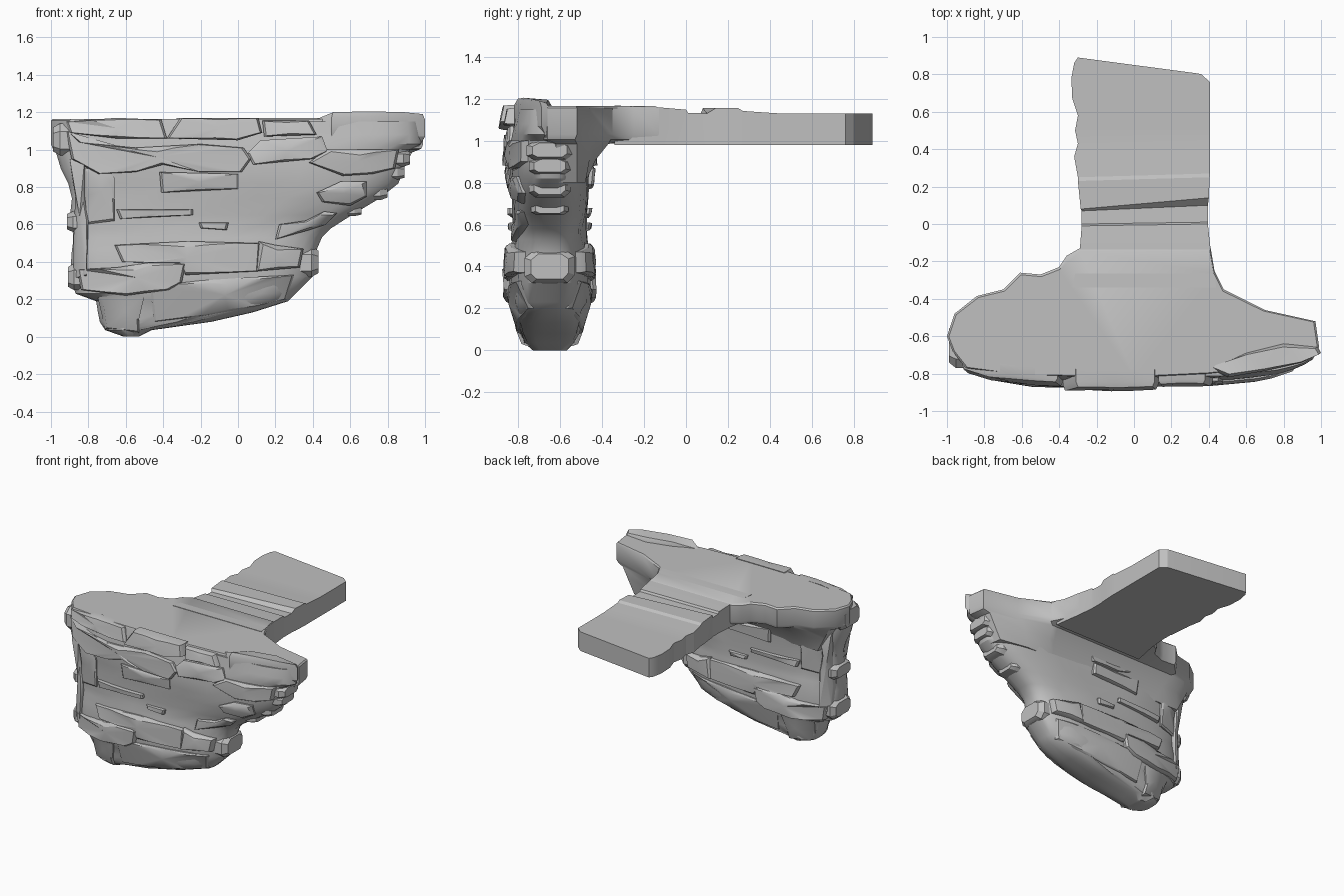
import bpy, bmesh, math, random
from mathutils import Vector
random.seed(4)

stone = bpy.data.materials.new("grey stone")
stone.diffuse_color = (0.53, 0.53, 0.53, 1)
YC = -0.65      # middle plane of the cliff
P = 2.9         # roundness of its cross-section


def finish(name, bm, angle=32):
    bmesh.ops.recalc_face_normals(bm, faces=bm.faces)
    me = bpy.data.meshes.new(name)
    bm.to_mesh(me)
    bm.free()
    me.materials.append(stone)
    me.shade_smooth()
    me.set_sharp_from_angle(angle=math.radians(angle))
    ob = bpy.data.objects.new(name, me)
    bpy.context.collection.objects.link(ob)
    return ob


def loft(name, rings, angle=32, tip=None):
    bm = bmesh.new()
    vs = [[bm.verts.new(p) for p in r] for r in rings]
    n = len(vs[0])
    for a, b in zip(vs, vs[1:]):
        for i in range(n):
            j = (i + 1) % n
            bm.faces.new((a[i], a[j], b[j], b[i]))
    bmesh.ops.triangulate(bm, faces=[bm.faces.new(vs[0])])
    if tip:
        t = bm.verts.new(tip)
        for i in range(n):
            bm.faces.new((vs[-1][i], vs[-1][(i + 1) % n], t))
    else:
        bmesh.ops.triangulate(bm, faces=[bm.faces.new(vs[-1])])
    return finish(name, bm, angle)


# Cliff levels: height, left x, right x, half depth
LEVELS = [
    (0.00, -0.61, -0.53, 0.08), (0.035, -0.71, -0.46, 0.12),
    (0.08, -0.74, -0.14, 0.14), (0.13, -0.75, 0.08, 0.155),
    (0.19, -0.76, 0.27, 0.168), (0.23, -0.87, 0.31, 0.185),
    (0.32, -0.90, 0.40, 0.190), (0.46, -0.89, 0.42, 0.188),
    (0.53, -0.88, 0.45, 0.175), (0.58, -0.89, 0.50, 0.172),
    (0.65, -0.90, 0.61, 0.176), (0.74, -0.89, 0.76, 0.182),
    (0.82, -0.91, 0.86, 0.190), (0.90, -0.95, 0.89, 0.198),
    (1.00, -0.98, 0.92, 0.192), (1.03, -0.99, 0.98, 0.188),
    (1.08, -0.99, 0.98, 0.183), (1.15, -0.96, 0.97, 0.168),
]


def level(z):
    for a, b in zip(LEVELS, LEVELS[1:]):
        if z <= b[0]:
            t = max(0, (z - a[0]) / (b[0] - a[0]))
            return [a[k] + t * (b[k] - a[k]) for k in (1, 2, 3)]
    return LEVELS[-1][1:]


def depth(x, z):
    l, r, h = level(z)
    u = min(0.985, abs((x - (l + r) / 2) / ((r - l) / 2)))
    return h * (1 - u ** P) ** (1 / P)


def power(c):
    return math.copysign(abs(c) ** (2 / P), c)


# Main cliff body
rings = []
for z, l, r, h in LEVELS:
    ring = []
    for i in range(36):
        a = 2 * math.pi * (i + 0.5) / 36
        j = random.uniform(-0.008, 0.006)
        ring.append(((l + r) / 2 + (r - l) / 2 * power(math.cos(a)),
                     YC + (h + j) * power(math.sin(a)), z))
    rings.append(ring)
loft("cliff_body", rings, 28)


# Raised strata following the cliff surface, on front (-1) and back (1)
def stratum(name, corners, off, sides=(-1, 1), top=0.03, side=0.012):
    corners = [Vector(p) for p in corners]
    c = sum(corners, Vector((0, 0))) / len(corners)
    pts = []
    for a, b in zip(corners, corners[1:] + corners[:1]):
        k = max(1, round((b - a).length / 0.13))
        pts += [a.lerp(b, i / k) for i in range(k)]
    for s in sides:
        root, rim, face = [], [], []
        for p in pts:
            d = depth(p.x, p.y)
            inward = (c - p).normalized()
            q = p + inward * min((c - p).length * 0.5, top if inward.y < -0.3 else side)
            o = off + random.uniform(-0.005, 0.005)
            root.append((p.x, YC + s * (d - 0.04), p.y))
            rim.append((p.x, YC + s * (d + o * 0.5), p.y))
            face.append((q.x, YC + s * (depth(q.x, q.y) + o), q.y))
        loft(name + ("_front" if s < 0 else "_back"), [root, rim, face], 30,
             (c.x, YC + s * (depth(c.x, c.y) + off + 0.004), c.y))


stratum("foot_block", [(-0.75, 0.21), (-0.62, 0.23), (-0.5, 0.22), (-0.53, 0.09),
                       (-0.53, 0.02), (-0.71, 0.04)], 0.02)
stratum("lowest_layer", [(-0.47, 0.27), (-0.2, 0.30), (0.1, 0.32), (0.30, 0.33),
                         (0.26, 0.20), (0.1, 0.16), (-0.2, 0.11), (-0.45, 0.08)], 0.015)
stratum("left_foot_layer", [(-0.86, 0.36), (-0.65, 0.37), (-0.45, 0.40), (-0.28, 0.39),
                            (-0.30, 0.29), (-0.37, 0.25), (-0.6, 0.22), (-0.84, 0.25)], 0.034)
stratum("left_column", [(-0.88, 0.30), (-0.81, 0.32), (-0.80, 0.62), (-0.82, 0.75),
                        (-0.82, 0.95), (-0.90, 0.95), (-0.87, 0.75), (-0.88, 0.5)], 0.026)
stratum("inner_column", [(-0.82, 0.60), (-0.66, 0.62), (-0.66, 0.85), (-0.72, 0.9),
                         (-0.82, 0.9)], 0.02)
stratum("lower_layer", [(-0.66, 0.49), (-0.27, 0.51), (0.12, 0.50), (0.11, 0.35),
                        (-0.28, 0.33), (-0.32, 0.39), (-0.62, 0.40)], 0.028)
stratum("lower_block", [(0.11, 0.51), (0.2, 0.49), (0.35, 0.47), (0.33, 0.37),
                        (0.1, 0.35)], 0.038)
stratum("long_ledge", [(-0.65, 0.68), (-0.24, 0.68), (-0.24, 0.65), (-0.63, 0.63)], 0.024, top=0.01)
stratum("small_brick", [(-0.21, 0.61), (-0.05, 0.61), (-0.06, 0.57), (-0.20, 0.58)], 0.024, top=0.01)
stratum("middle_ledge", [(-0.42, 0.88), (0.0, 0.87), (0.0, 0.79), (-0.41, 0.77)], 0.02)
stratum("upper_band", [(-0.92, 1.10), (-0.85, 1.04), (-0.55, 1.01), (-0.2, 1.03),
                       (0.03, 1.01), (0.07, 0.95), (0.02, 0.88), (-0.2, 0.88),
                       (-0.4, 0.92), (-0.55, 0.88), (-0.75, 0.87), (-0.89, 0.95)], 0.028)
# The back of the right wing is smooth, so these steps are on the front only
stratum("right_band", [(0.05, 0.98), (0.12, 1.05), (0.45, 1.07), (0.48, 0.99),
                       (0.40, 0.95), (0.08, 0.92)], 0.022, (-1,))
stratum("right_low_step", [(0.22, 0.60), (0.36, 0.62), (0.46, 0.67), (0.53, 0.66),
                           (0.47, 0.60), (0.38, 0.57), (0.2, 0.52)], 0.025, (-1,))
stratum("right_mid_step", [(0.42, 0.77), (0.55, 0.83), (0.69, 0.83), (0.69, 0.75),
                           (0.60, 0.70), (0.45, 0.72)], 0.03, (-1,))
stratum("right_upper_step", [(0.38, 0.93), (0.47, 1.0), (0.66, 1.0), (0.86, 1.0),
                             (0.84, 0.90), (0.72, 0.87), (0.56, 0.86)], 0.025, (-1,))
stratum("crown_left", [(-0.92, 1.15), (-0.65, 1.17), (-0.41, 1.16), (-0.38, 1.06),
                       (-0.65, 1.06), (-0.9, 1.09)], 0.035, (-1,), top=0.01)
stratum("crown_middle", [(-0.31, 1.17), (-0.1, 1.17), (0.11, 1.17), (0.13, 1.09),
                         (0.0, 1.05), (-0.38, 1.06)], 0.056, (-1,), top=0.01)
stratum("crown_right", [(0.13, 1.155), (0.38, 1.155), (0.42, 1.08), (0.14, 1.07)],
        0.035, (-1,), top=0.01)


# Chunky stones that step the two narrow ends: inner x, outer x, z range, half depth
def end_stone(name, xi, xo, z0, z1, h):
    zc, hz = (z0 + z1) / 2, (z1 - z0) / 2
    shape = [(-1, -.6), (-.7, -1), (.7, -1), (1, -.5), (1, .6), (.6, 1), (-.6, 1), (-1, .5)]
    loft(name, [[(x, YC + a * h * k, zc + b * hz * k) for a, b in shape]
                for x, k in ((xi, 1.0), (xo * 0.8 + xi * 0.2, 1.0), (xo, 0.75))], 30)


STONES = [(0.25, 0.43, 0.32, 0.48, 0.12), (0.48, 0.66, 0.645, 0.71, 0.09),
          (0.60, 0.80, 0.73, 0.84, 0.10), (0.70, 0.89, 0.84, 0.92, 0.10),
          (0.75, 0.92, 0.91, 1.00, 0.11), (-0.75, -0.91, 0.25, 0.39, 0.12),
          (-0.75, -0.915, 0.56, 0.67, 0.11), (-0.80, -0.99, 0.97, 1.14, 0.12)]
for i, s in enumerate(STONES):
    end_stone("end_stone_%d" % (i + 1), *s)

# Cap: wide top ledge flaring out of the cliff towards the walkway
edge = [(-1.0, -0.6), (-0.96, -0.48), (-0.84, -0.385), (-0.70, -0.35), (-0.61, -0.26),
        (-0.5, -0.27), (-0.4, -0.23), (-0.36, -0.17), (-0.29, -0.13), (0.41, -0.13),
        (0.43, -0.25), (0.48, -0.35), (0.7, -0.46), (0.97, -0.52), (0.99, -0.66),
        (0.75, -0.76), (0.4, -0.80), (0.0, -0.82), (-0.6, -0.81), (-0.9, -0.77), (-0.97, -0.68)]


def shrink(k, limit, z):
    return [(x * k, min(y, limit) if y > YC else y + 0.04, z) for x, y in edge]


loft("top_cap", [shrink(0.84, -0.48, 0.80), shrink(0.90, -0.43, 0.91),
                 shrink(0.94, -0.37, 0.985),
                 [(x * 0.99, y - 0.01 if y > YC else y, 1.005) for x, y in edge],
                 [(x, y, 1.03) for x, y in edge],
                 [(x, y, 1.155) for x, y in edge],
                 [(x * 0.99, YC + (y - YC) * 0.97, 1.165) for x, y in edge]], 35)

# Raised lip along the front of the right wing: x, y, top z
lip = [(0.40, -0.77, 1.16), (0.6, -0.69, 1.195), (0.8, -0.64, 1.195), (0.98, -0.65, 1.18),
       (1.0, -0.69, 1.19), (0.9, -0.74, 1.2), (0.7, -0.785, 1.205), (0.5, -0.82, 1.2)]
loft("wing_lip", [[(x * 0.96, y + 0.03, 1.0) for x, y, z in lip],
                  [(x, y, 1.07) for x, y, z in lip],
                  [(x, y, z - 0.03) for x, y, z in lip],
                  [(0.7 + (x - 0.7) * 0.96, -0.73 + (y + 0.73) * 0.8, z) for x, y, z in lip]])

# Walkway: y at left, y at right, left x, right x, top z
WALK = [(-0.34, -0.34, -0.33, 0.44, 1.168), (-0.14, -0.14, -0.29, 0.41, 1.16),
        (-0.01, 0.0, -0.28, 0.395, 1.148), (0.0, 0.01, -0.28, 0.395, 1.133),
        (0.07, 0.10, -0.28, 0.395, 1.13), (0.08, 0.14, -0.285, 0.40, 1.155),
        (0.23, 0.25, -0.30, 0.405, 1.155), (0.25, 0.27, -0.30, 0.405, 1.142),
        (0.36, 0.37, -0.32, 0.405, 1.135), (0.43, 0.45, -0.30, 0.405, 1.13),
        (0.50, 0.50, -0.315, 0.405, 1.13), (0.58, 0.58, -0.30, 0.405, 1.13),
        (0.67, 0.67, -0.33, 0.405, 1.13), (0.78, 0.76, -0.335, 0.405, 1.13),
        (0.86, 0.80, -0.32, 0.36, 1.13), (0.89, 0.805, -0.30, 0.34, 1.13)]
loft("walkway", [[(l, yl, 0.98), (r, yr, 0.98), (r, yr, z), (l, yl, z)]
                 for yl, yr, l, r, z in WALK], 25)
